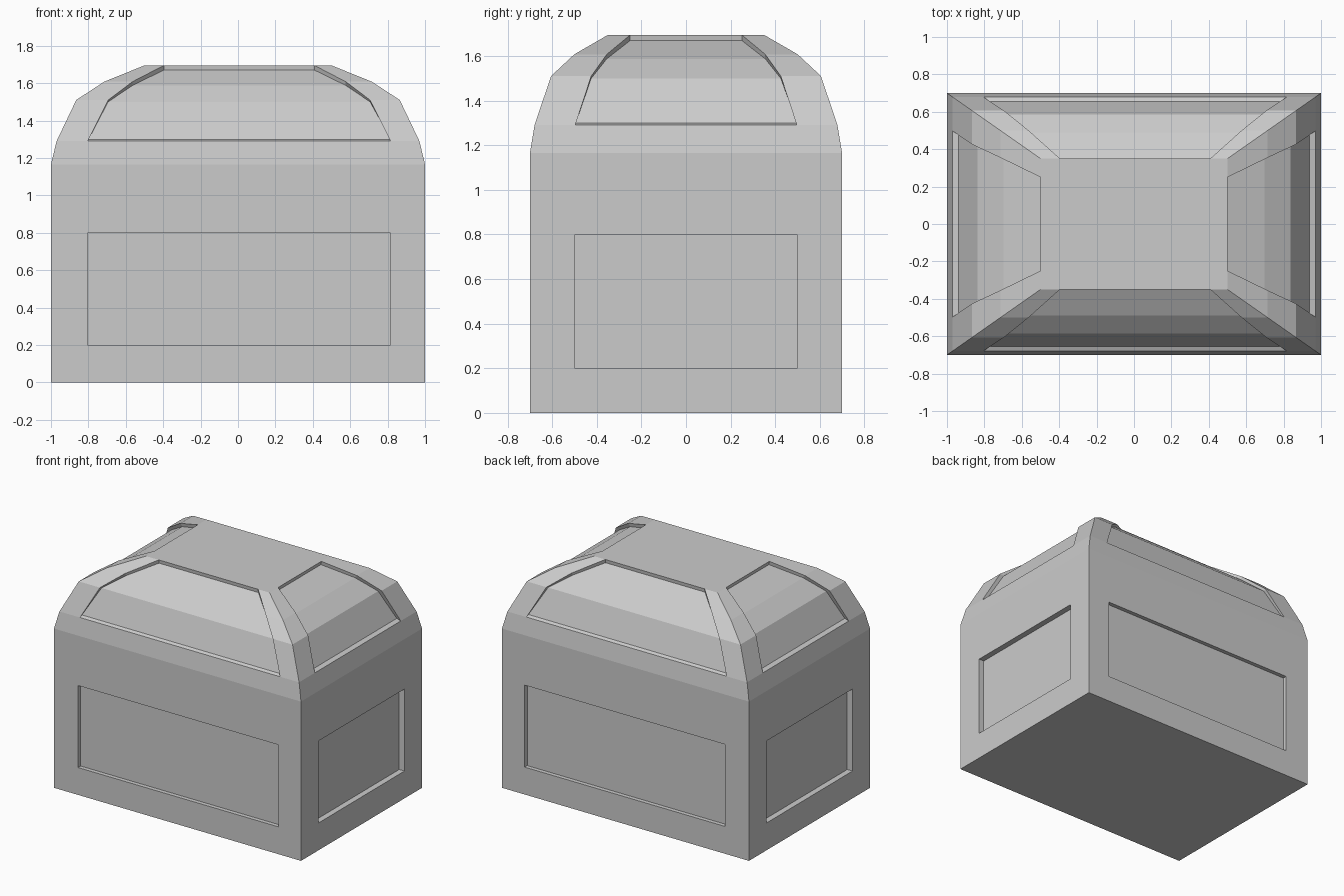
import bpy, bmesh

if "Cube" in bpy.data.objects:
    bpy.data.objects.remove(bpy.data.objects["Cube"])

# Half-depth of every ring is 0.7 of its half-width
RATIO = 0.7
SHIFT = 0.006     # front/back panels sit slightly off centre


def build_shell(name, rings, first, last):
    """Four-sided shell from rings, with a recessed panel on each side.
    ring = (half width, z, front panel half width, side panel half width, inset, floor dz)
    Panels span rings first..last."""
    bm = bmesh.new()

    def quad(*pts):
        bm.faces.new([bm.verts.new(p) for p in pts])

    for side in range(4):
        def place(along, out, z):
            return [(along, -out, z), (out, along, z),
                    (-along, out, z), (-out, -along, z)][side]

        outer, floor = [], []
        for w, z, front, flank, inset, dz in rings:
            d = w * RATIO
            if side % 2 == 0:
                half, out, pan, ins = w, d, front, inset * RATIO
                off = SHIFT if side == 0 else -SHIFT
            else:
                half, out, pan, ins, off = d, w, flank, inset, 0
            cols = (-half, -pan + off, pan + off, half)
            outer.append([place(c, out, z) for c in cols])
            floor.append([place(c, out - ins, z + dz) for c in cols[1:3]])

        for i in range(len(rings) - 1):
            lo, hi = outer[i], outer[i + 1]
            panel = first <= i < last
            for c in range(3):
                if not (panel and c == 1):
                    quad(lo[c], lo[c + 1], hi[c + 1], hi[c])
            if panel:
                a, b = floor[i], floor[i + 1]
                quad(a[0], a[1], b[1], b[0])            # recessed floor
                quad(lo[1], a[0], b[0], hi[1])          # end walls
                quad(a[1], lo[2], hi[2], b[1])
        # ledge and top wall of the recess
        o, f = outer[first], floor[first]
        quad(o[1], o[2], f[1], f[0])
        o, f = outer[last], floor[last]
        quad(f[0], f[1], o[2], o[1])

    # Weld the sides and close top and bottom
    bmesh.ops.remove_doubles(bm, verts=bm.verts, dist=0.0005)
    bmesh.ops.holes_fill(bm, edges=[e for e in bm.edges if e.is_boundary], sides=0)
    bmesh.ops.recalc_face_normals(bm, faces=bm.faces)
    mesh = bpy.data.meshes.new(name)
    bm.to_mesh(mesh)
    bm.free()
    obj = bpy.data.objects.new(name, mesh)
    bpy.context.collection.objects.link(obj)
    return obj


# Box of the chest
build_shell("chest_base", [
    (1.0, z, 0.81, 0.497, 0.043, 0.0) for z in (0.0, 0.2, 0.8, 1.0)], 1, 2)

# Domed lid
build_shell("chest_lid", [
    (1.0,   1.0,   0.81, 0.497, 0.0,   0.0),
    (1.0,   1.165, 0.81, 0.497, 0.0,   0.0),
    (0.97,  1.29,  0.81, 0.497, 0.033, 0.01),
    (0.865, 1.51,  0.70, 0.425, 0.028, -0.01),
    (0.715, 1.608, 0.57, 0.355, 0.016, -0.02),
    (0.5,   1.695, 0.402, 0.25, 0.004, -0.025)], 2, 5)
